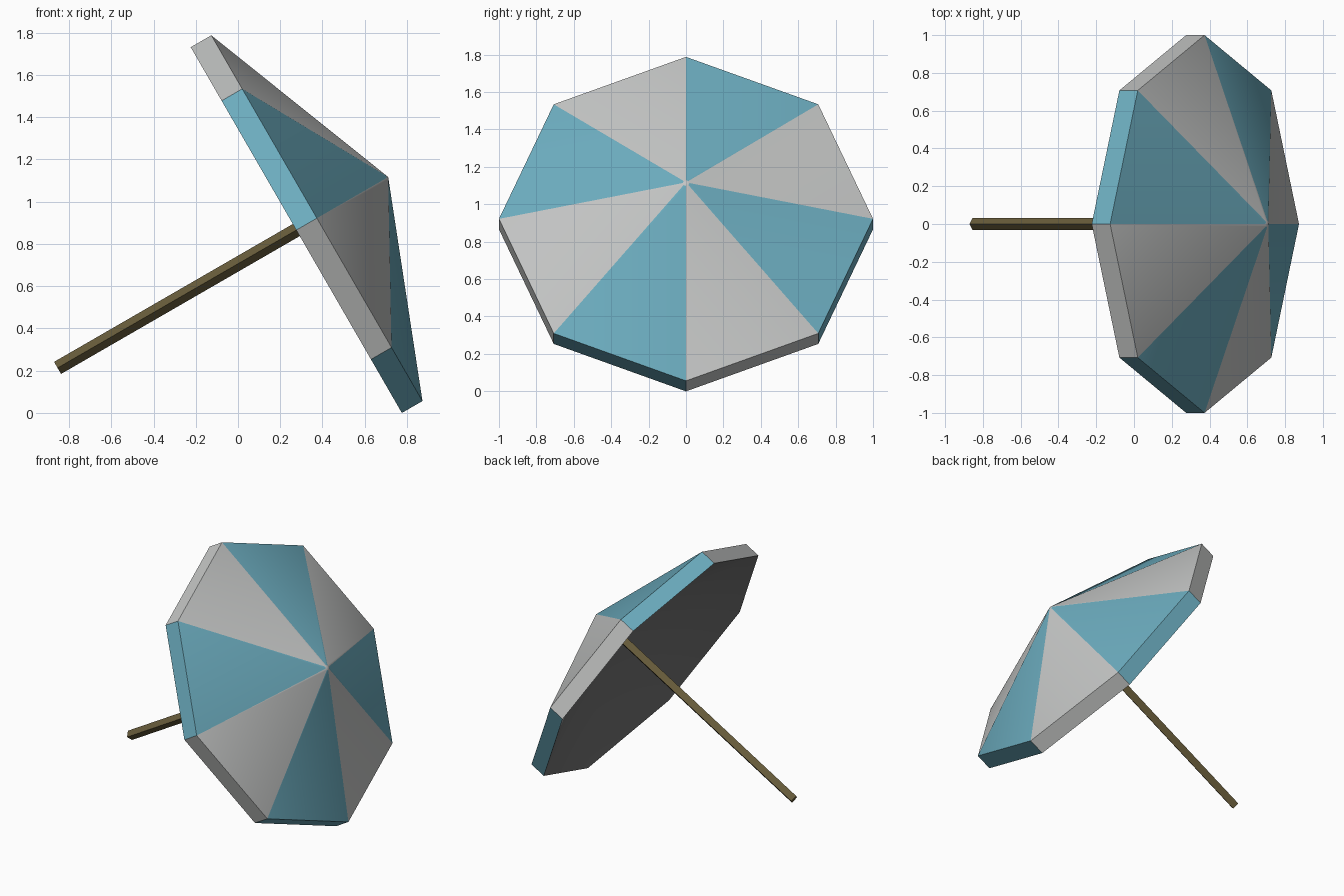
import bpy, bmesh, math
from mathutils import Matrix

if "Cube" in bpy.data.objects:
    bpy.data.objects.remove(bpy.data.objects["Cube"])

def material(name, rgb):
    m = bpy.data.materials.new(name)
    m.diffuse_color = (*rgb, 1)
    m.use_nodes = True
    m.node_tree.nodes["Principled BSDF"].inputs["Base Color"].default_value = m.diffuse_color
    return m

GREY = material("pale grey", (0.55, 0.56, 0.555))
BLUE = material("soft blue", (0.15, 0.415, 0.52))
DARK = material("dark grey lining", (0.17, 0.17, 0.17))
WOOD = material("brown wood", (0.135, 0.105, 0.042))

# Tilted frame: local z is the pole axis, local x is the highest rim corner
c, s = math.cos(math.radians(30)), 0.5
TILT = Matrix(((-s, 0, c, 0.3735), (0, -1, 0, 0), (c, 0, s, 0.922), (0, 0, 0, 1)))

def finish(bm, name, mats):
    bm.transform(TILT)
    me = bpy.data.meshes.new(name)
    bm.to_mesh(me)
    bm.free()
    for m in mats:
        me.materials.append(m)
    ob = bpy.data.objects.new(name, me)
    bpy.context.collection.objects.link(ob)
    return ob

# Canopy: thick eight-sided shell, alternating panels, grey tip, dark conical lining
N, APEX, SKIRT, TIP = 8, 0.39, 0.1125, 0.018
bm = bmesh.new()

def ring(r, z):
    return [bm.verts.new((r * math.cos(2 * math.pi * k / N),
                          r * math.sin(2 * math.pi * k / N), z)) for k in range(N)]

low, rim, tip = ring(1, -SKIRT), ring(1, 0), ring(TIP, APEX * (1 - TIP))
top = bm.verts.new((0, 0, APEX))
inner_top = bm.verts.new((0, 0, APEX - SKIRT))
for k in range(N):
    j = (k + 1) % N
    for a, b in ((low, rim), (rim, tip)):
        f = bm.faces.new((a[k], a[j], b[j], b[k]))
        f.material_index = k % 2
    bm.faces.new((tip[k], tip[j], top))
    bm.faces.new((low[j], low[k], inner_top)).material_index = 2
canopy = finish(bm, "canopy", (GREY, BLUE, DARK))
bpy.context.view_layer.objects.active = canopy
canopy.select_set(True)
bpy.ops.object.shade_smooth_by_angle(angle=math.radians(30))

# Pole: four-sided rod standing on its corner
bm = bmesh.new()
z0, z1 = -1.418, 0.33
bmesh.ops.create_cone(bm, cap_ends=True, segments=4, radius1=0.033, radius2=0.033,
                      depth=z1 - z0, matrix=Matrix.Translation((0, 0, (z0 + z1) / 2)))
# make sure a corner points along local x
v = bm.verts[:][0].co
bmesh.ops.rotate(bm, verts=bm.verts, cent=(0, 0, 0),
                 matrix=Matrix.Rotation(-math.atan2(v.y, v.x), 3, 'Z'))
finish(bm, "pole", (WOOD,))
